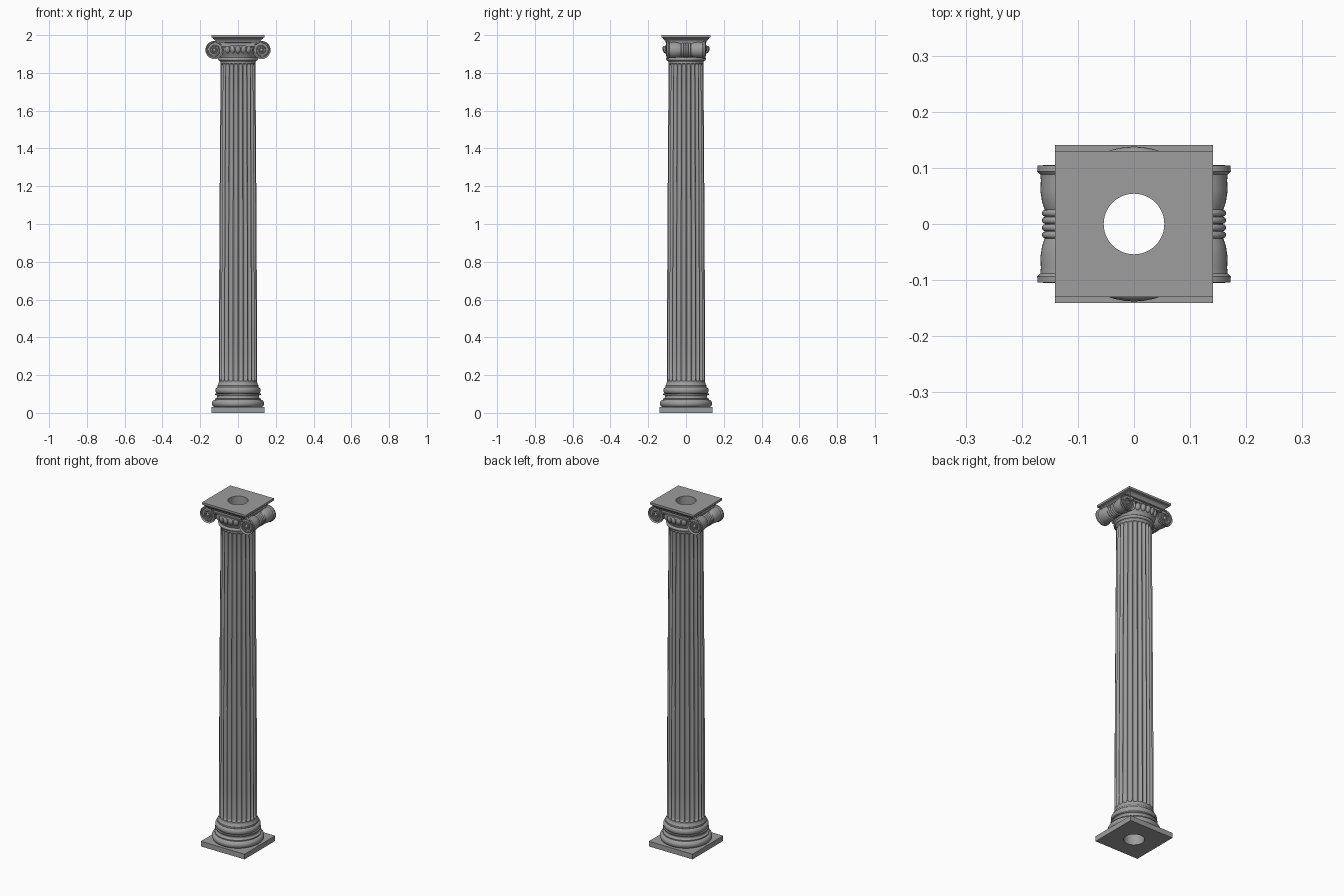
import bpy, bmesh, math
from math import sin, cos, pi, sqrt

if "Cube" in bpy.data.objects:
    bpy.data.objects.remove(bpy.data.objects["Cube"])

BORE = 0.054
stone = bpy.data.materials.new("dark_stone")
stone.diffuse_color = (.34, .34, .34, 1)
stone.use_nodes = True
stone.node_tree.nodes["Principled BSDF"].inputs["Base Color"].default_value = stone.diffuse_color


def loft(name, rings, closed=False, cap=False):
    """Skin a stack of equal-length point rings."""
    bm = bmesh.new()
    rows = [[bm.verts.new(p) for p in ring] for ring in rings]
    n = len(rows[0])
    pairs = list(zip(rows, rows[1:])) + ([(rows[-1], rows[0])] if closed else [])
    for a, b in pairs:
        for i in range(n):
            j = (i + 1) % n
            bm.faces.new((a[i], a[j], b[j], b[i]))
    if cap:
        bm.faces.new(rows[0][::-1])
        bm.faces.new(rows[-1])
    bmesh.ops.recalc_face_normals(bm, faces=bm.faces)
    me = bpy.data.meshes.new(name)
    bm.to_mesh(me)
    bm.free()
    ob = bpy.data.objects.new(name, me)
    bpy.context.collection.objects.link(ob)
    return ob


def circle(r, z, n=48):
    return [(r * cos(2 * pi * i / n), r * sin(2 * pi * i / n), z) for i in range(n)]


def square(hx, hy, z, n=48):
    pts = []
    for i in range(n):
        c, s = cos(2 * pi * i / n), sin(2 * pi * i / n)
        m = max(abs(c), abs(s))
        pts.append((hx * c / m, hy * s / m, z))
    return pts


def lathe(name, profile, n=48, **kw):
    return loft(name, [circle(r, z, n) for r, z in profile], **kw)


def bulge(r, depth, z0, z1, n=8):
    """Half-round moulding (negative depth gives a hollow)."""
    return [(r + depth * sin(pi * i / n), (z0 + z1) / 2 - (z1 - z0) / 2 * cos(pi * i / n))
            for i in range(n + 1)]


def box(name, size, loc):
    bpy.ops.mesh.primitive_cube_add(size=1, location=loc)
    ob = bpy.context.object
    ob.name, ob.scale = name, size
    return ob


# square plinth and abacus, both pierced by the bore
loft("plinth", [circle(BORE, 0), square(.141, .141, 0), square(.141, .141, .03),
                circle(BORE, .03)], closed=True)
loft("abacus", [circle(BORE, 1.962), square(.115, .108, 1.962), square(.118, .111, 1.970),
                square(.125, .117, 1.977), square(.133, .122, 1.981), square(.133, .122, 1.985),
                square(.141, .130, 1.988), square(.141, .130, 2.0), circle(BORE, 2.0)],
     closed=True)
bore = lathe("bore_wall", [(BORE, 0), (BORE, 2.0)])
bore.data.flip_normals()

# base mouldings: torus, scotia, torus, foot of shaft
lathe("base_mouldings",
      bulge(.120, .018, .030, .070) + [(.123, .070), (.123, .076)]
      + bulge(.119, -.008, .076, .096) + [(.121, .096), (.121, .102)]
      + bulge(.108, .012, .102, .136) + [(.109, .137), (.109, .146), (.104, .152), (.1, .168)])

# fluted shaft with round-ended flutes and a slight taper
Z0, Z1, FLUTES, SUB = .150, 1.868, 24, 8
F0, F1, HALF = .170, 1.850, .0105
heights = [Z0, F0] + [F0 + HALF * t for t in (.3, .65, 1)]
heights += [F0 + HALF + (F1 - F0 - 2 * HALF) * i / 10 for i in range(1, 10)]
heights += [F1 - HALF * t for t in (1, .65, .3)] + [F1, Z1]
rings = []
for z in heights:
    t = (z - Z0) / (Z1 - Z0)
    r = .1015 - .0095 * t ** 1.4
    end = max(0, F0 + HALF - z, z - F1 + HALF) / HALF
    ring = []
    for i in range(FLUTES * SUB):
        u = ((i % SUB) / SUB * 2 - 1) / .8
        d = .010 * sqrt(max(0, 1 - u * u - end * end))
        a = 2 * pi * i / (FLUTES * SUB)
        ring.append(((r - d) * cos(a), (r - d) * sin(a), z))
    rings.append(ring)
loft("fluted_shaft", rings)

# neck bead and echinus
lathe("capital_neck", [(.091, 1.855), (.096, 1.862)] + bulge(.097, .008, 1.864, 1.882)
      + [(.098, 1.886), (.103, 1.896), (.110, 1.908), (.116, 1.922), (.118, 1.936),
         (.112, 1.944), (.095, 1.946)])

# egg ornament on the front and back of the echinus
for side in (-1, 1):
    for k in range(-2, 3):
        a = side * pi / 2 + k * pi / 12
        bpy.ops.mesh.primitive_uv_sphere_add(segments=14, ring_count=8, radius=1,
                                             location=(.113 * cos(a), .113 * sin(a), 1.923))
        egg = bpy.context.object
        egg.name = "echinus_egg"
        egg.scale = (.014, .011, .020)
        egg.rotation_euler = (side * -.25, 0, a - side * pi / 2)

# pierced block and channel edge joining the volutes
loft("volute_band", [circle(BORE, 1.940), square(.125, .098, 1.940), square(.125, .098, 1.966),
                     circle(BORE, 1.966)], closed=True)
for s in (-1, 1):
    box("channel_edge", (.20, .010, .006), (0, s * .100, 1.944))

# rolled bolsters, waisted and belted at the middle
CX, CZ = .125, 1.921
half = [(.001, .098), (.040, .098), (.047, .104), (.0475, .094), (.042, .088), (.041, .078),
        (.042, .060), (.039, .040), (.035, .028)]
belt = []
for y in (.0195, .0065, -.0065, -.0195):
    belt += [(r, -z) for r, z in bulge(.034, .005, -y - .006, -y + .006, 6)]
profile = half + belt + [(r, -y) for r, y in reversed(half)]
for s in (-1, 1):
    roll = lathe("volute_bolster", profile, 32, cap=True)
    roll.rotation_euler.x = pi / 2
    roll.location = (s * CX, 0, CZ)

# spiral scrolls with central eyes
for sy in (-1, 1):
    for sx in (-1, 1):
        cu = bpy.data.curves.new("volute_scroll", 'CURVE')
        cu.dimensions = '3D'
        cu.bevel_depth, cu.bevel_resolution, cu.use_fill_caps = .004, 2, True
        pts = [(0, 1.963)]
        for i in range(61):
            a = 2 * pi * 2.5 * i / 60
            r = .043 * math.exp(-.095 * a)
            pts.append((CX + r * sin(a), CZ + r * cos(a)))
        sp = cu.splines.new('POLY')
        sp.points.add(len(pts) - 1)
        for p, (x, z) in zip(sp.points, pts):
            p.co = (sx * x, sy * .101, z, 1)
            p.radius = .6 + .4 * min(1, math.hypot(x - CX, z - CZ) / .043)
        bpy.context.collection.objects.link(bpy.data.objects.new("volute_scroll", cu))
        bpy.ops.mesh.primitive_uv_sphere_add(segments=16, ring_count=8, radius=.009,
                                             location=(sx * CX, sy * .098, CZ))
        bpy.context.object.name = "volute_eye"

# one dark stone colour; smooth curved surfaces, keep edges crisp
bpy.ops.object.select_all(action='DESELECT')
for ob in bpy.context.scene.objects:
    ob.data.materials.append(stone)
    if ob.type == 'MESH':
        ob.select_set(True)
        bpy.context.view_layer.objects.active = ob
bpy.ops.object.shade_smooth_by_angle(angle=math.radians(35))
